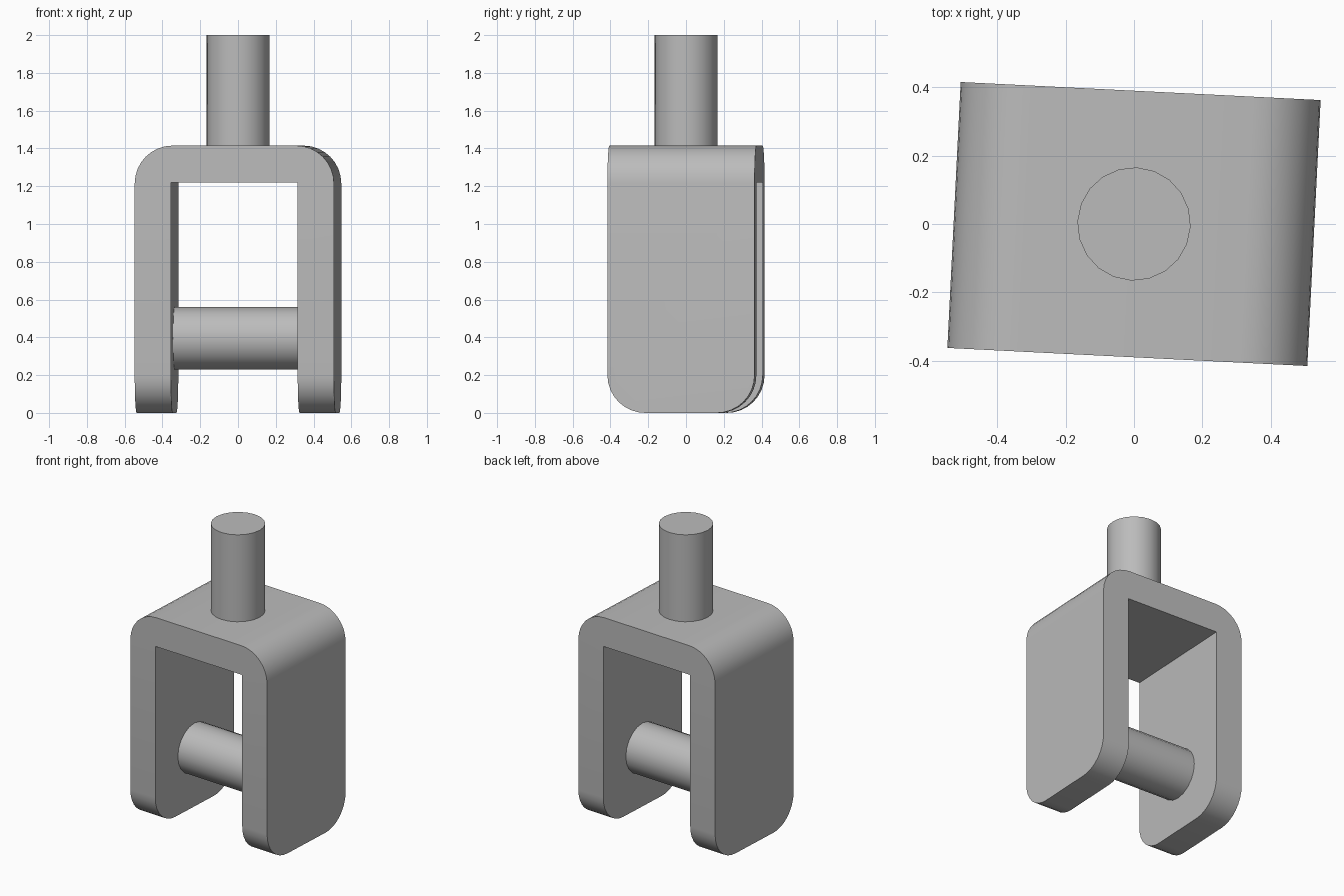
import bpy, bmesh, math
from mathutils import Matrix

cube = bpy.data.objects.get("Cube")
if cube:
    bpy.data.objects.remove(cube, do_unlink=True)

TURN = Matrix.Rotation(math.radians(-2.87), 4, 'Z')   # slight turn of the whole fork
W, D, H = 0.528, 0.39, 1.415                          # half width, half depth, bracket height
INNER, CEILING = 0.336, 1.22                          # slot half width and its top
ROUND = 0.2
PIN = 0.166

steel = bpy.data.materials.new("plain_grey")
steel.use_nodes = True
GREY = (0.5, 0.5, 0.5, 1)
steel.diffuse_color = GREY
steel.node_tree.nodes["Principled BSDF"].inputs["Base Color"].default_value = GREY


def finish(name, bm):
    bmesh.ops.recalc_face_normals(bm, faces=bm.faces)
    mesh = bpy.data.meshes.new(name)
    bm.to_mesh(mesh)
    bm.free()
    mesh.materials.append(steel)
    obj = bpy.data.objects.new(name, mesh)
    bpy.context.collection.objects.link(obj)
    obj.matrix_world = TURN
    bpy.ops.object.select_all(action='DESELECT')
    obj.select_set(True)
    bpy.context.view_layer.objects.active = obj
    bpy.ops.object.shade_smooth_by_angle(angle=math.radians(30))


def rod(name, length, matrix):
    bm = bmesh.new()
    bmesh.ops.create_cone(bm, cap_ends=True, segments=20, radius1=PIN,
                          radius2=PIN, depth=length, matrix=matrix)
    finish(name, bm)


# Fork bracket: U profile pushed from front to back
bm = bmesh.new()
outline = [(-W, 0), (-W, H), (W, H), (W, 0), (INNER, 0),
           (INNER, CEILING), (-INNER, CEILING), (-INNER, 0)]
face = bm.faces.new([bm.verts.new((x, -D, z)) for x, z in outline])
ext = bmesh.ops.extrude_face_region(bm, geom=[face])
bmesh.ops.translate(bm, vec=(0, 2 * D, 0),
                    verts=[v for v in ext["geom"] if isinstance(v, bmesh.types.BMVert)])


# Round the two shoulders and the front and back corners of the feet
def rounded(e):
    a, b = (v.co for v in e.verts)
    along_y = abs(a.y - b.y) > D
    top = min(a.z, b.z) > H - 0.01
    foot = max(a.z, b.z) < 0.01
    return (top and along_y) or (foot and not along_y)


bmesh.ops.bevel(bm, geom=[e for e in bm.edges if rounded(e)], offset=ROUND,
                offset_type='OFFSET', segments=8, profile=0.5, affect='EDGES')
finish("fork_bracket", bm)

# Upright stem and cross pin
rod("stem", 2 - CEILING - 0.1, Matrix.Translation((0, 0, (2 + CEILING + 0.1) / 2)))
rod("cross_pin", 2 * INNER + 0.1,
    Matrix.Translation((0, 0, 0.395)) @ Matrix.Rotation(math.pi / 2, 4, 'Y'))
